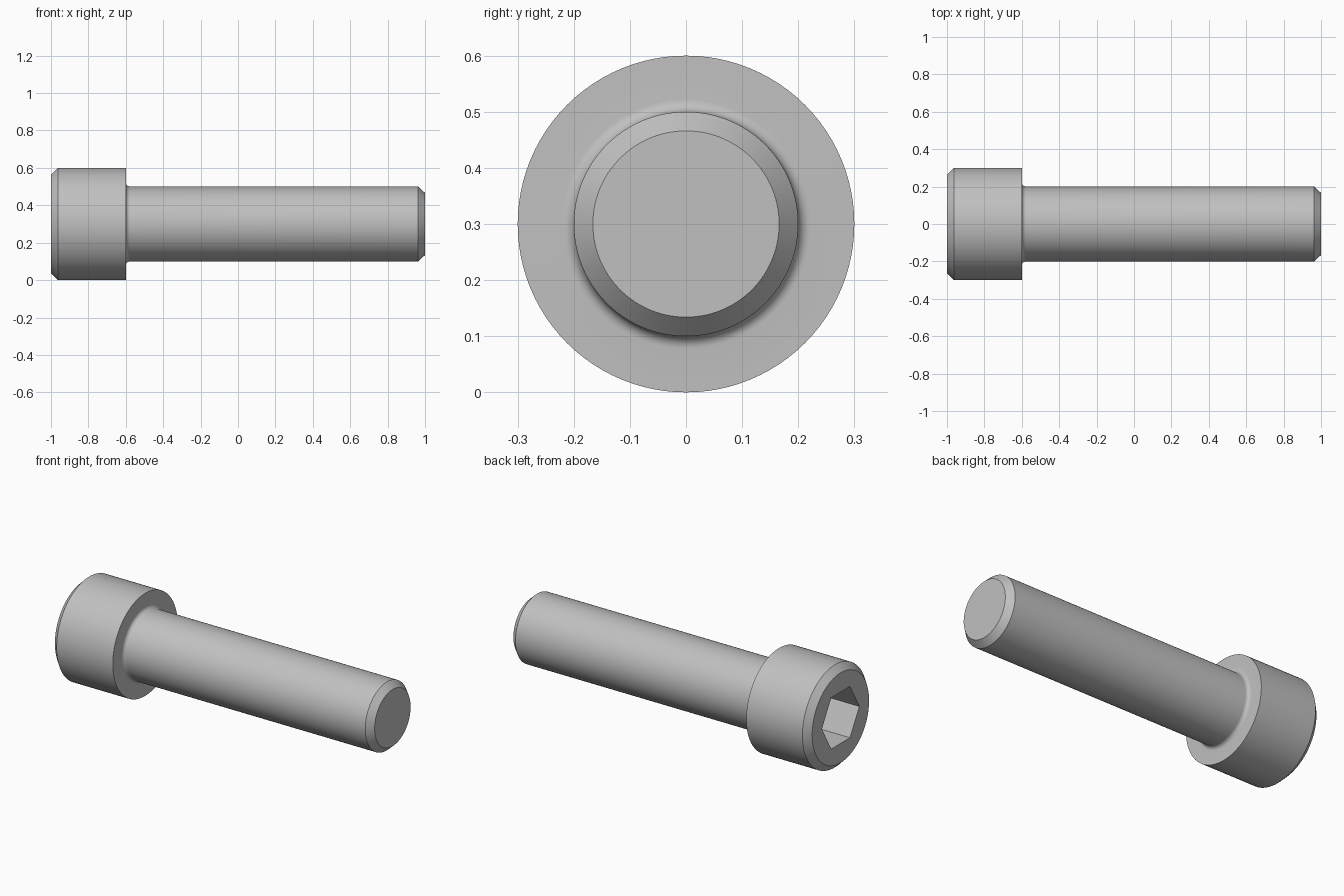
import bpy, bmesh
from math import pi, sin, cos, radians

default = bpy.data.objects.get("Cube")
if default:
    bpy.data.objects.remove(default, do_unlink=True)

SEGMENTS = 96          # divisible by six, so the socket corners fall on vertices
HEAD_R, SHAFT_R = 0.3, 0.2
CHAMFER = 0.037
FILLET = 0.022
HEAD_BASE = -0.6       # underside of the head
SOCKET_FLAT = 0.15     # half the width across the socket flats
SOCKET_DEPTH = 0.2

steel = bpy.data.materials.new("steel_grey")
steel.use_nodes = True
colour = (0.53, 0.53, 0.53, 1)
steel.diffuse_color = colour
steel.node_tree.nodes["Principled BSDF"].inputs["Base Color"].default_value = colour


def circle(radius):
    return lambda angle: radius


def hexagon(apothem):
    # Corners point along y, flats face up and down
    return lambda angle: apothem / cos((angle % (pi / 3)) - pi / 6)


def lathe(name, sections):
    """Skin a row of (x, radius function) sections and cap both ends."""
    bm = bmesh.new()
    rings = []
    for x, radius in sections:
        ring = []
        for i in range(SEGMENTS):
            a = 2 * pi * i / SEGMENTS
            r = radius(a)
            ring.append(bm.verts.new((x, r * cos(a), HEAD_R + r * sin(a))))
        rings.append(ring)
    for r0, r1 in zip(rings, rings[1:]):
        for i in range(SEGMENTS):
            j = (i + 1) % SEGMENTS
            bm.faces.new((r0[i], r0[j], r1[j], r1[i]))
    bm.faces.new(rings[0])
    bm.faces.new(rings[-1])
    bmesh.ops.recalc_face_normals(bm, faces=bm.faces)
    mesh = bpy.data.meshes.new(name)
    bm.to_mesh(mesh)
    bm.free()
    mesh.materials.append(steel)
    obj = bpy.data.objects.new(name, mesh)
    bpy.context.collection.objects.link(obj)
    return obj


# Hex socket, from its floor out to the rim
socket = [(-1 + SOCKET_DEPTH, hexagon(SOCKET_FLAT)), (-1, hexagon(SOCKET_FLAT))]

# Cylindrical head with a chamfered outer edge
head = [(-1, circle(HEAD_R - CHAMFER)),
        (-1 + CHAMFER, circle(HEAD_R)),
        (HEAD_BASE, circle(HEAD_R))]

# Rounded fillet under the head
steps = 8
fillet = []
for k in range(steps + 1):
    t = pi / 2 * k / steps
    fillet.append((HEAD_BASE + FILLET * (1 - cos(t)),
                   circle(SHAFT_R + FILLET * (1 - sin(t)))))

# Plain shaft with a chamfered tip
shaft = [(1 - CHAMFER, circle(SHAFT_R)), (1, circle(SHAFT_R - 0.034))]

bolt = lathe("socket_head_bolt", socket + head + fillet + shaft)

bpy.ops.object.select_all(action='DESELECT')
bolt.select_set(True)
bpy.context.view_layer.objects.active = bolt
bpy.ops.object.shade_smooth_by_angle(angle=radians(30))
